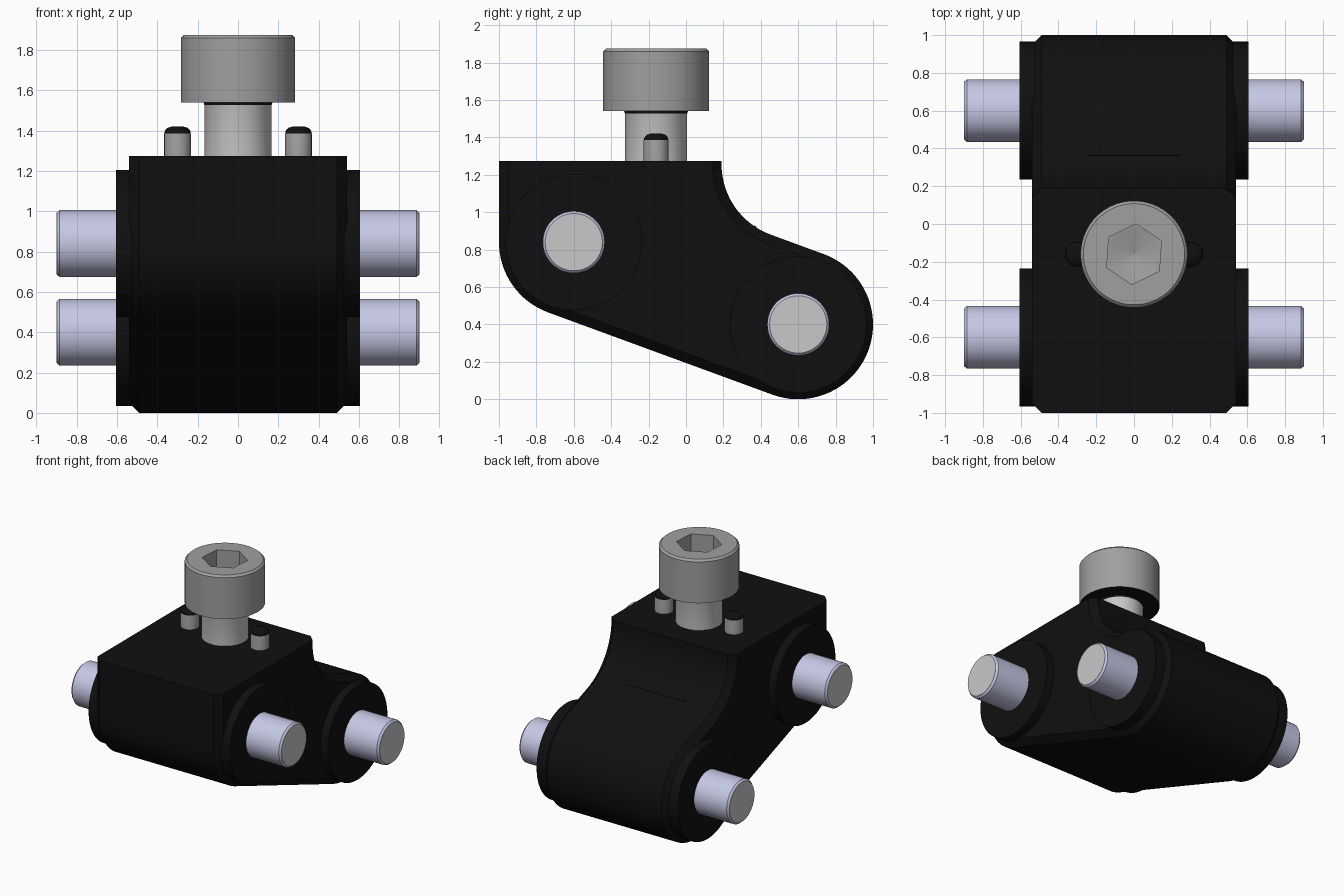
import bpy
import bmesh
from math import sin, cos, pi, radians

cube = bpy.data.objects.get("Cube")
if cube:
    bpy.data.objects.remove(cube)


def material(name, r, g, b):
    m = bpy.data.materials.new(name)
    m.use_nodes = True
    m.diffuse_color = (r, g, b, 1)
    m.node_tree.nodes["Principled BSDF"].inputs["Base Color"].default_value = (r, g, b, 1)
    return m


BLACK = material("black", 0.005, 0.005, 0.005)
STEEL = material("steel grey", 0.35, 0.35, 0.35)
LIGHT = material("light grey", 0.58, 0.58, 0.58)
LAVENDER = material("lavender metal", 0.56, 0.58, 0.78)


def finish(name, bm, mats):
    bmesh.ops.recalc_face_normals(bm, faces=bm.faces)
    mesh = bpy.data.meshes.new(name)
    bm.to_mesh(mesh)
    bm.free()
    for m in mats:
        mesh.materials.append(m)
    ob = bpy.data.objects.new(name, mesh)
    bpy.context.collection.objects.link(ob)
    bpy.ops.object.select_all(action="DESELECT")
    ob.select_set(True)
    bpy.context.view_layer.objects.active = ob
    bpy.ops.object.shade_smooth_by_angle(angle=radians(30))
    return ob


def bridge(bm, a, b, mat=0):
    n = len(a)
    for i in range(n):
        j = (i + 1) % n
        bm.faces.new((a[i], a[j], b[j], b[i])).material_index = mat


def lathe(name, rings, mats, location, along_x=False, segments=48, start=0.0):
    """Rings are (radius, height, material of the band above, hexagonal)."""
    bm = bmesh.new()
    loops = []
    for r, h, mat, hexagonal in rings:
        loop = []
        for i in range(segments):
            a = 2 * pi * i / segments
            rr = r * cos(pi / 6) / cos(a % (pi / 3) - pi / 6) if hexagonal else r
            p = (rr * cos(a + start), rr * sin(a + start), h)
            loop.append(bm.verts.new((p[2], p[0], p[1]) if along_x else p))
        loops.append(loop)
    for k in range(len(rings) - 1):
        bridge(bm, loops[k], loops[k + 1], rings[k][2])
    bm.faces.new(loops[0]).material_index = rings[0][2]
    bm.faces.new(loops[-1]).material_index = rings[-1][2]
    ob = finish(name, bm, mats)
    ob.location = location
    return ob


# Body: side profile with chamfered ends
FRONT, REAR = (-0.6, 0.84), (0.6, 0.4)
SCOOP = (0.59, 1.256)
TOP = 1.275


def arc(centre, radius, a0, a1, n):
    for i in range(n + 1):
        a = radians(a0 + (a1 - a0) * i / n)
        yield centre[0] + radius * cos(a), centre[1] + radius * sin(a)


def body_profile(inset):
    r = 0.4 - inset
    pts = [(-1 + inset, TOP)]
    pts += arc(FRONT, r, 180, 250, 16)
    pts += arc(REAR, r, -110, 70, 40)
    pts += arc(SCOOP, 0.4 + inset, 250, 180, 16)
    pts.append((0.19 - inset, TOP))
    return pts


bm = bmesh.new()
sections = []
for x, inset in ((-0.54, 0.05), (-0.49, 0), (0.49, 0), (0.54, 0.05)):
    sections.append([bm.verts.new((x, y, z)) for y, z in body_profile(inset)])
for a, b in zip(sections, sections[1:]):
    bridge(bm, a, b)
bm.faces.new(sections[0])
bm.faces.new(sections[-1])
finish("body", bm, [BLACK])

# Cross pins and the round bosses they pass through
for label, (y, z) in (("front", FRONT), ("rear", REAR)):
    lathe(label + "_boss", [(0.365, -0.605, 0, False), (0.365, 0.605, 0, False)],
          [BLACK], (0, y, z), along_x=True, segments=64)
    lathe(label + "_pin",
          [(0.153, -0.9, 1, False), (0.153, -0.899, 0, False), (0.166, -0.885, 0, False),
           (0.166, 0.885, 0, False), (0.153, 0.899, 1, False), (0.153, 0.9, 1, False)],
          [LAVENDER, LIGHT], (0, y, z), along_x=True)

# Cap screw: shank, then head with hexagonal socket and drilled floor
SCREW_Y = -0.16
lathe("screw_shank", [(0.166, 1.2, 0, False), (0.166, 1.527, 1, False), (0.172, 1.542, 1, False)],
      [LIGHT, BLACK], (0, SCREW_Y, 0))
lathe("screw_head",
      [(0.15, 1.54, 1, False), (0.283, 1.54, 0, False), (0.283, 1.86, 0, False),
       (0.268, 1.875, 0, False), (0.161, 1.875, 0, True), (0.161, 1.72, 0, True),
       (0.138, 1.72, 0, False), (0.003, 1.66, 0, False)],
      [STEEL, BLACK], (0, SCREW_Y, 0), start=radians(26))

# Small dowels with black domed tips
for side, x in (("left", 0.3), ("right", -0.3)):
    lathe(side + "_dowel",
          [(0.066, 1.2, 0, False), (0.066, 1.385, 1, False), (0.062, 1.402, 1, False),
           (0.05, 1.414, 1, False), (0.03, 1.42, 1, False)],
          [STEEL, BLACK], (x, SCREW_Y, 0), segments=32)

# Thin slit line on the scooped rear face
bm = bmesh.new()
bmesh.ops.create_cube(bm, size=1)
bmesh.ops.scale(bm, vec=(0.5, 0.015, 0.008), verts=bm.verts)
slit = finish("rear_slit", bm, [BLACK])
slit.location = (0, 0.37, 0.922)
slit.rotation_euler.x = radians(-33)
